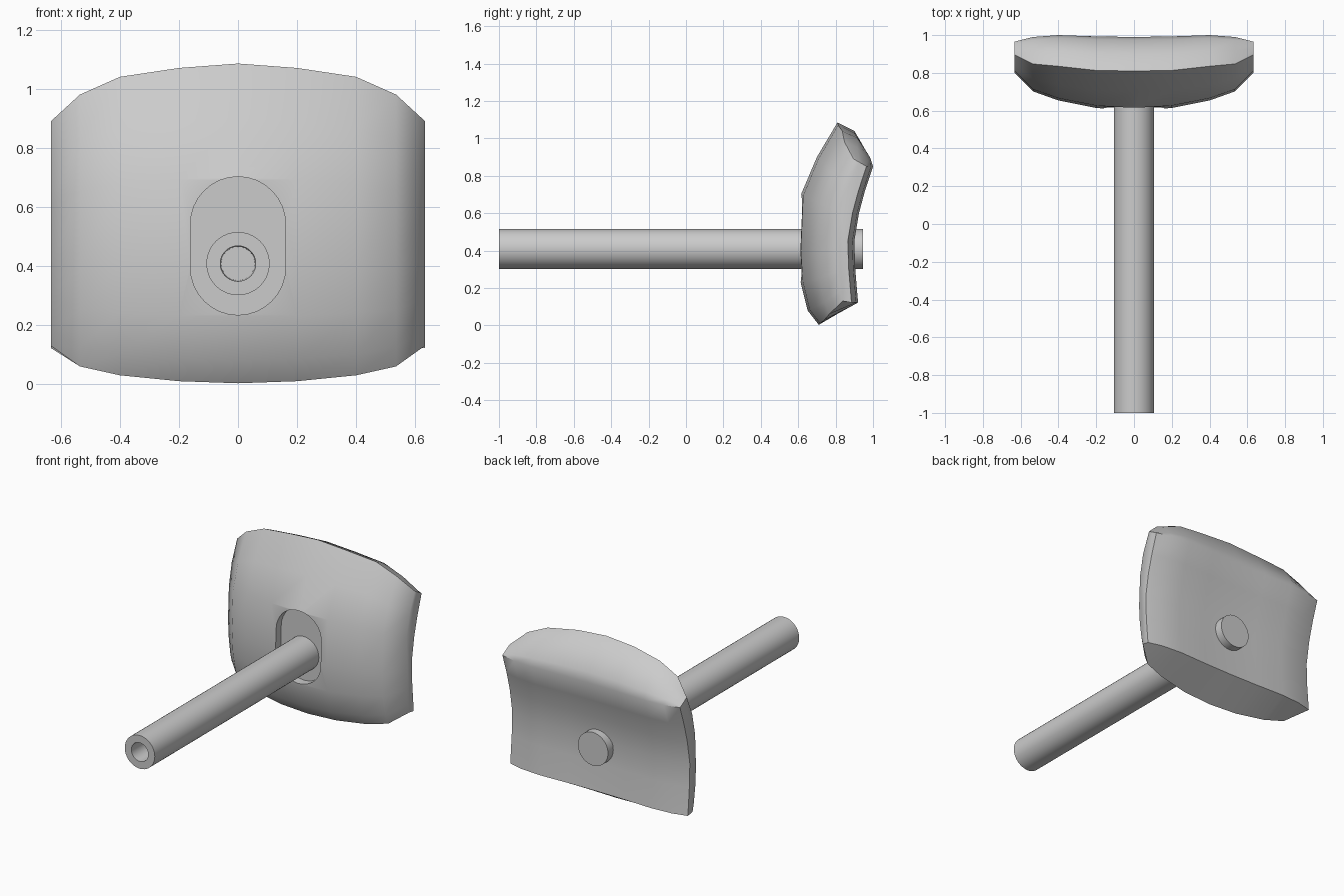
import bpy, bmesh, math

if "Cube" in bpy.data.objects:
    bpy.data.objects.remove(bpy.data.objects["Cube"])

grey = bpy.data.materials.new("light_grey")
grey.diffuse_color = (0.6, 0.6, 0.6, 1)
grey.use_nodes = True
grey.node_tree.nodes["Principled BSDF"].inputs["Base Color"].default_value = grey.diffuse_color


def interp(points, v):
    """Piecewise linear lookup through sorted (key, value) points."""
    for (a, p), (b, q) in zip(points, points[1:]):
        if v <= b:
            break
    return p + (q - p) * (v - a) / (b - a)


def make_object(name, bm):
    bmesh.ops.recalc_face_normals(bm, faces=bm.faces)
    mesh = bpy.data.meshes.new(name)
    bm.to_mesh(mesh)
    bm.free()
    mesh.materials.append(grey)
    obj = bpy.data.objects.new(name, mesh)
    bpy.context.collection.objects.link(obj)
    return obj


def activate(obj):
    bpy.ops.object.select_all(action='DESELECT')
    obj.select_set(True)
    bpy.context.view_layer.objects.active = obj


def bridge(bm, rings, closed=True):
    for a, b in zip(rings, rings[1:]):
        n = len(a)
        for i in range(n if closed else n - 1):
            j = (i + 1) % n
            bm.faces.new((a[i], a[j], b[j], b[i]))


# Cushion profiles: depth by height, front and back
FRONT = [(0.003, 0.71), (0.08, 0.65), (0.23, 0.613), (0.4, 0.602),
         (0.7, 0.615), (0.9, 0.70), (1.085, 0.81)]
BACK = [(0.122, 0.92), (0.3, 0.905), (0.45, 0.9), (0.6, 0.925),
        (0.72, 0.957), (0.85, 1.0)]
# Half-width stations: x, bottom z, top z, front offset, back offset
STATIONS = [(0, 0.003, 1.085, 0, -0.01), (0.2, 0.01, 1.07, 0.012, -0.007),
            (0.4, 0.03, 1.04, 0.052, 0), (0.535, 0.06, 0.98, 0.1, -0.01),
            (0.633, 0.13, 0.89, 0.2, -0.035)]


def section(bm, x, low, top, front_off, back_off):
    pts = []
    for z0, _ in FRONT:
        z = low + (z0 - 0.003) / 1.082 * (top - low)
        pts.append((interp(FRONT, z) + front_off, z))
    yr, zr = pts[-1]
    yb, zb = BACK[-1][1] + back_off, BACK[-1][0]
    w = (top - 0.89) / 0.195
    # rounded crown between the top ridge and the back
    for t, dy, dz in ((0.45, 0.01, 0.06), (0.85, 0.012, 0.025)):
        pts.append((yr + (yb - yr) * t + dy * w, zr + (zb - zr) * t + dz * w))
    pts += [(y + back_off, z) for z, y in reversed(BACK)]
    return [bm.verts.new((x, y, z)) for y, z in pts]


# Cushion body
bm = bmesh.new()
mirrored = [(-s[0],) + s[1:] for s in reversed(STATIONS[1:])]
rings = [section(bm, *s) for s in mirrored + STATIONS]
bridge(bm, rings)
bm.faces.new(rings[0])
bm.faces.new(rings[-1])
cushion = make_object("cushion", bm)

# Oblong pocket cut into the cushion front
bm = bmesh.new()
R, LOW, HIGH = 0.161, 0.395, 0.541
outline = []
for centre, start in ((HIGH, 0), (LOW, math.pi)):
    for i in range(17):
        a = start + math.pi * i / 16
        outline.append((R * math.cos(a), centre + R * math.sin(a)))
ends = [[bm.verts.new((x, y, z)) for x, z in outline] for y in (0.4, 0.67)]
bridge(bm, ends)
for ring in ends:
    bm.faces.new(ring)
cutter = make_object("pocket_cutter", bm)
cutter.hide_render = True

activate(cushion)
mod = cushion.modifiers.new("pocket", 'BOOLEAN')
mod.operation = 'DIFFERENCE'
mod.solver = 'EXACT'
mod.object = cutter
bpy.ops.object.modifier_apply(modifier=mod.name)
bpy.data.objects.remove(cutter)
activate(cushion)
bpy.ops.object.shade_smooth_by_angle(angle=math.radians(50))

# Rod through the cushion, with a blind bore in its front end
bm = bmesh.new()
N, ZC = 40, 0.408
rings = []
for r, y in ((0.107, 0.947), (0.107, -1), (0.06, -1), (0.057, -0.7)):
    rings.append([bm.verts.new((r * math.cos(2 * math.pi * i / N), y,
                                ZC + r * math.sin(2 * math.pi * i / N)))
                  for i in range(N)])
bridge(bm, rings)
bm.faces.new(rings[0])
bm.faces.new(rings[-1])
rod = make_object("rod", bm)
activate(rod)
bpy.ops.object.shade_smooth_by_angle(angle=math.radians(35))
